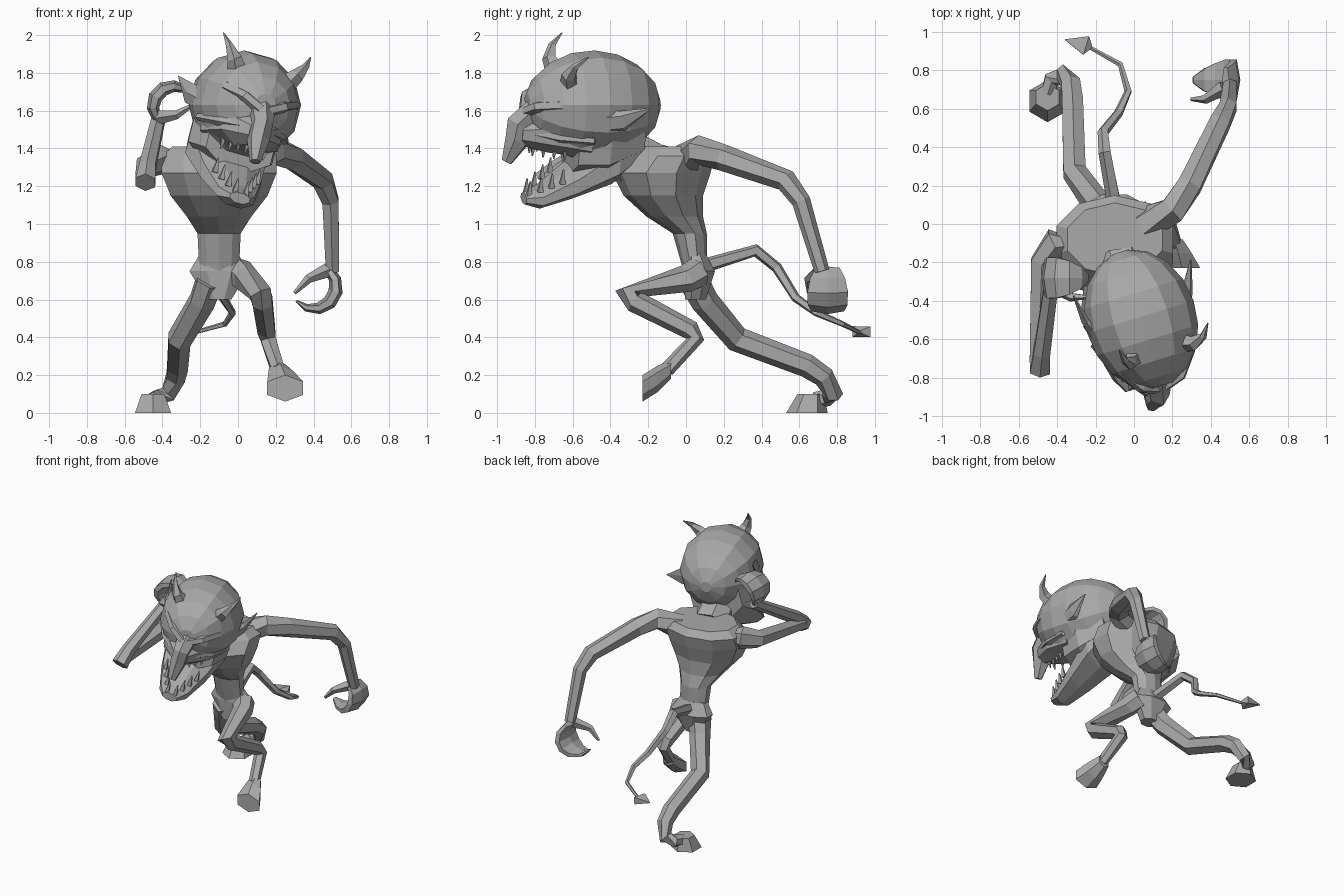
import bpy
import bmesh
from math import cos, sin, pi, radians
from mathutils import Matrix, Vector

default_cube = bpy.data.objects.get("Cube")
if default_cube:
    bpy.data.objects.remove(default_cube)

skin = bpy.data.materials.new("stone grey")
skin.use_nodes = True
grey = (.4, .4, .4, 1)
skin.diffuse_color = grey
skin.node_tree.nodes["Principled BSDF"].inputs["Base Color"].default_value = grey

SIDE = Vector((1, 0, 0))
DEPTH = Vector((0, 1, 0))
UP = Vector((0, 0, 1))
WORLD = Matrix.Identity(4)
HEAD = (Matrix.Translation((.015, -.45, 1.6))
        @ Matrix.Rotation(radians(17), 4, "Z")
        @ Matrix.Rotation(radians(15), 4, "Y"))


def loft(name, rings, sides=6, across=SIDE, axis=None, frame=WORLD):
    """Skin a chain of elliptical rings: x, y, z, half width, half depth."""
    bm = bmesh.new()
    centres = [Vector(ring[:3]) for ring in rings]
    last = len(rings) - 1
    loops = []
    for i, ring in enumerate(rings):
        along = axis
        if along is None:
            before = (centres[i] - centres[max(i - 1, 0)]).normalized()
            after = (centres[min(i + 1, last)] - centres[i]).normalized()
            along = (before + after).normalized()
        u = (across - along * across.dot(along)).normalized()
        v = along.cross(u)
        width, depth = ring[3], ring[-1]
        loop = []
        for k in range(sides):
            angle = 2 * pi * (k + .5) / sides
            point = centres[i] + u * width * cos(angle) + v * depth * sin(angle)
            loop.append(bm.verts.new(frame @ point))
        loops.append(loop)
    for low, high in zip(loops, loops[1:]):
        for k in range(sides):
            following = (k + 1) % sides
            bm.faces.new((low[k], low[following], high[following], high[k]))
    bm.faces.new(loops[0])
    bm.faces.new(loops[-1])
    bmesh.ops.recalc_face_normals(bm, faces=bm.faces)
    mesh = bpy.data.meshes.new(name)
    bm.to_mesh(mesh)
    bm.free()
    mesh.materials.append(skin)
    bpy.context.collection.objects.link(bpy.data.objects.new(name, mesh))


def limb(name, thick, thin, points, sides=6, across=SIDE):
    """Loft a round limb whose radius tapers evenly from thick to thin."""
    steps = len(points) - 1
    rings = [(*point, thick + (thin - thick) * i / steps)
             for i, point in enumerate(points)]
    loft(name, rings, sides, across)


def curled_hand(side, centre, radius, start):
    """Curl a flat palm clockwise around a centre and close it with a thumb."""
    def on_curl(degrees, scale, shift):
        turn = radians(start + degrees)
        offset = Vector((cos(turn), 0, sin(turn))) * radius * scale
        return Vector(centre) + offset + DEPTH * shift

    palm = []
    steps = 6
    for i in range(steps + 1):
        t = i / steps
        spread = sin(pi * (.2 + .75 * t))
        palm.append((*on_curl(-190 * t, 1, 0), spread / 8, spread / 26))
    loft(f"{side}_palm", palm, across=DEPTH)
    thumb = [on_curl(0, .9, -.04), on_curl(75, .4, -.1), on_curl(150, .9, -.1)]
    limb(f"{side}_thumb", .04, .01, thumb, sides=5, across=DEPTH)


def head_pair(name, rings, sides=5, across=SIDE):
    """Make a left and a right copy of a part in the tilted head frame."""
    for label, sign in (("left", 1), ("right", -1)):
        flipped = [(ring[0] * sign, *ring[1:]) for ring in rings]
        loft(f"{label}_{name}", flipped, sides, across, frame=HEAD)


def head_block(name, rows, sides):
    """Loft front-to-back rows: y, centre height, half width, half height."""
    rings = [(0, *row) for row in rows]
    loft(name, rings, sides, axis=DEPTH, frame=HEAD)


# Torso, pelvis and neck
loft("torso", [
    (-.1, .05, .74, .11, .06), (-.1, .02, .95, .12, .09),
    (-.1, -.06, 1.04, .18, .15), (-.1, -.12, 1.15, .27, .21),
    (-.1, -.13, 1.27, .32, .26), (-.1, -.08, 1.36, .32, .23),
    (-.1, -.08, 1.41, .26, .19)], sides=10, axis=UP)
loft("pelvis", [
    (-.1, .05, .84, .11, .06), (-.1, .07, .75, .17, .09),
    (-.1, .05, .6, .07, .06)], sides=8, axis=UP)
limb("neck", .15, .14, [(-.07, -.2, 1.3), (-.03, -.4, 1.42)], sides=8)

# Left arm reaching back and hanging down
limb("left_arm", .09, .04, [
    (.05, 0, 1.34), (.2, .07, 1.39), (.29, .2, 1.35),
    (.45, .53, 1.23), (.49, .61, 1.12), (.5, .72, .75)])
curled_hand("left", (.4, .75, .67), .12, 50)

# Right arm reaching forward, then folded back beside the head
limb("right_upper_arm", .1, .05, [
    (-.25, -.1, 1.34), (-.41, -.1, 1.34), (-.48, -.2, 1.31), (-.5, -.72, 1.24)])
limb("right_forearm", .06, .04, [
    (-.49, -.76, 1.22), (-.48, -.67, 1.3), (-.42, -.24, 1.56)])
curled_hand("right", (-.34, -.28, 1.62), .11, 215)

# Left leg lifted and folded under the body
limb("left_leg", .08, .04, [
    (0, .07, .75), (.04, 0, .71), (.12, -.31, .63), (.13, -.27, .59),
    (.15, .02, .44), (.16, .05, .39), (.21, -.1, .23)])
loft("left_hoof", [
    (.21, -.08, .23, .05), (.23, -.15, .18, .08, .07),
    (.25, -.23, .13, .11, .07)], axis=DEPTH)

# Right leg stretched back to the ground
limb("right_leg", .08, .04, [
    (-.15, .04, .7), (-.19, .1, .59), (-.31, .27, .39), (-.32, .64, .25),
    (-.33, .73, .19), (-.37, .78, .1), (-.43, .75, .08), (-.45, .68, .07)])
loft("right_hoof", [(-.45, .64, 0, .11), (-.45, .66, .1, .07)], axis=UP)

# Tail with an arrow tip
limb("tail", .04, .01, [
    (-.1, .1, .78), (-.15, .37, .86), (-.16, .48, .77), (-.08, .58, .61),
    (-.03, .69, .53), (-.07, .83, .47), (-.25, .93, .42)], sides=5)
loft("tail_tip", [
    (-.22, .92, .43, .01), (-.25, .93, .43, .07, .04),
    (-.36, .96, .44, .003)], sides=4, across=DEPTH)

# Egg-shaped skull from evenly turned rings
skull_rows = []
for i in range(9):
    turn = pi * (i + .4) / 9
    swell = .29 * sin(turn)
    skull_rows.append((.37 * cos(turn) - .05, .03, swell, swell))
head_block("skull", skull_rows, 12)

# Upper muzzle, cheeks, open lower jaw and drooping nose
head_block("muzzle", [
    (-.1, -.12, .24, .12), (-.3, -.1, .18, .12), (-.44, -.12, .06, .07)], 8)
head_block("cheeks", [
    (.2, -.1, .2, .17), (0, -.16, .26, .19), (-.16, -.2, .2, .13)], 8)
head_block("jaw", [
    (.2, -.14, .2, .14), (.06, -.23, .24, .16), (-.14, -.37, .18, .1),
    (-.31, -.47, .11, .06), (-.39, -.48, .06, .03)], 8)
loft("nose", [
    (0, -.36, .02, .08, .06), (0, -.43, -.08, .06, .09), (0, -.45, -.16, .06, .07),
    (0, -.5, -.28, .03)], frame=HEAD)

# Horns, ears, brows and cheekbones
head_pair("horn", [
    (.13, -.22, .17, .06), (.18, -.25, .24, .04),
    (.22, -.23, .3, .02), (.25, -.17, .36, .003)])
head_pair("ear", [
    (.24, -.06, 0, .04, .06), (.29, .03, .02, .02, .06),
    (.33, .17, .1, .004)], across=SIDE)
head_pair("brow", [
    (.02, -.42, 0, .03), (.11, -.39, .05, .03),
    (.19, -.28, .08, .03), (.26, -.12, .05, .01)], across=UP)
head_pair("cheekbone", [
    (.06, -.4, -.1, .02), (.17, -.27, -.1, .03), (.25, -.1, -.1, .02)], across=UP)

# Teeth along both jaws
for i in range(4):
    t = i / 4
    x, y = .03 + .12 * t, .2 * t - .37
    gum = .12 * t - .46
    head_pair(f"lower_tooth_{i}", [(x, y, gum, .02), (x, y, gum + .08, .004)], sides=4)
    head_pair(f"upper_tooth_{i}", [(x, y, -.17, .02), (x, y, -.24, .004)], sides=4)
